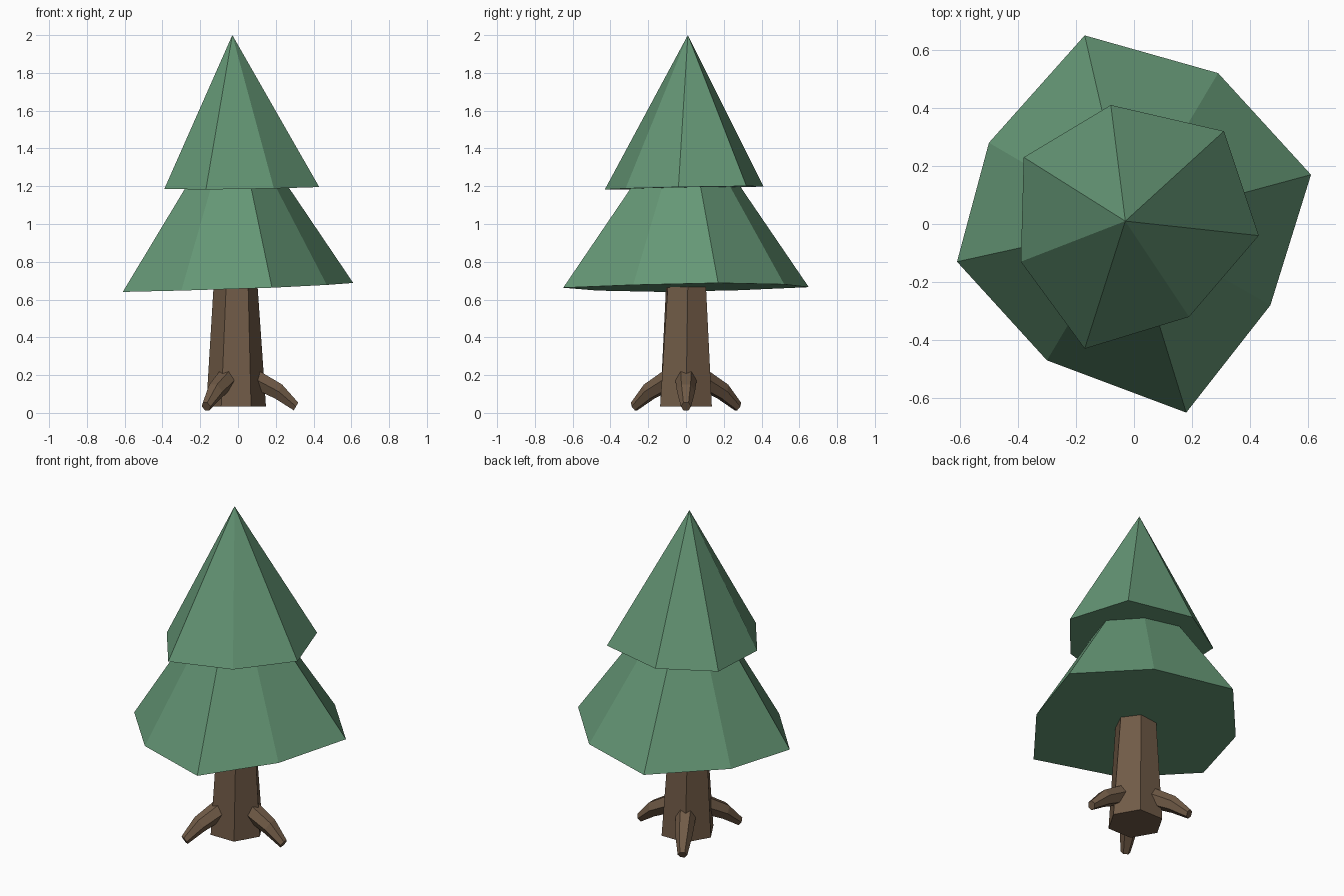
import bpy
import bmesh
from math import cos, sin, pi, radians
from mathutils import Vector, Matrix

default_cube = bpy.data.objects.get("Cube")
if default_cube:
    bpy.data.objects.remove(default_cube, do_unlink=True)


def make_material(name, colour):
    material = bpy.data.materials.new(name)
    material.use_nodes = True
    material.diffuse_color = colour
    shader = next(n for n in material.node_tree.nodes if n.type == 'BSDF_PRINCIPLED')
    shader.inputs["Base Color"].default_value = colour
    shader.inputs["Roughness"].default_value = 0.9
    return material


needle_green = make_material("needle green", (0.13, 0.31, 0.18, 1))
bark_brown = make_material("bark brown", (0.165, 0.105, 0.063, 1))


def finish(bm, name, material):
    """Turn a bmesh into a flat shaded, single colour object."""
    bmesh.ops.recalc_face_normals(bm, faces=bm.faces[:])
    mesh = bpy.data.meshes.new(name)
    bm.to_mesh(mesh)
    bm.free()
    mesh.materials.append(material)
    part = bpy.data.objects.new(name, mesh)
    bpy.context.collection.objects.link(part)
    return part


def foliage_tier(name, outline, height, tilt, apex):
    """Uneven cone: a slightly tilted closed rim rising to a point."""
    bm = bmesh.new()
    rim = [bm.verts.new((x, y, height + tilt[0] * x + tilt[1] * y)) for x, y in outline]
    tip = bm.verts.new(apex)
    bm.faces.new(rim)
    for i, vert in enumerate(rim):
        bm.faces.new((vert, rim[(i + 1) % len(rim)], tip))
    return finish(bm, name, needle_green)


def loft(name, rings, material):
    """Skin a list of equal sized rings and cap both ends."""
    bm = bmesh.new()
    loops = [[bm.verts.new(p) for p in ring] for ring in rings]
    for low, high in zip(loops, loops[1:]):
        for i in range(len(low)):
            j = (i + 1) % len(low)
            bm.faces.new((low[i], low[j], high[j], high[i]))
    bm.faces.new(loops[0])
    bm.faces.new(loops[-1])
    return finish(bm, name, material)


def ring_points(centre, radius, side, up, turn=0, sides=6):
    angles = [turn + 2 * pi * i / sides for i in range(sides)]
    return [Vector(centre) + radius * (cos(a) * Vector(side) + sin(a) * Vector(up))
            for a in angles]


# Foliage
foliage_tier("lower_foliage",
             [(0.61, 0.17), (0.29, 0.52), (-0.17, 0.65), (-0.50, 0.28),
              (-0.61, -0.13), (-0.30, -0.47), (0.18, -0.65), (0.47, -0.28)],
             0.664, (0.036, 0.012), (-0.02, 0, 1.62))
foliage_tier("upper_foliage",
             [(0.31, 0.32), (0.43, -0.04), (0.19, -0.32), (-0.17, -0.43),
              (-0.39, -0.13), (-0.38, 0.23), (-0.08, 0.41)],
             1.192, (0.01, 0.018), (-0.03, 0.01, 2))

# Trunk, tapering with a slight twist
X, Y = (1, 0, 0), (0, 1, 0)
loft("trunk",
     [ring_points((-0.01, 0, 0.035), 0.158, X, Y),
      ring_points((-0.013, 0, 0.70), 0.115, X, Y, radians(5))],
     bark_brown)

# Three bent roots spaced evenly around the trunk
root_path = [((0.09, 0, 0.185), 0.058, (0.3, 0, 0.95)),
             ((0.225, 0, 0.113), 0.048, (0.45, 0, 0.89)),
             ((0.317, 0, 0.034), 0.027, (0.5, 0, 0.87))]
for index, name in enumerate(("left_root", "back_root", "front_root")):
    rings = [ring_points(centre, radius, Y, up) for centre, radius, up in root_path]
    root = loft(name, rings, bark_brown)
    root.data.transform(Matrix.Translation((-0.01, 0, 0))
                        @ Matrix.Rotation(index * 2 * pi / 3, 4, 'Z'))
